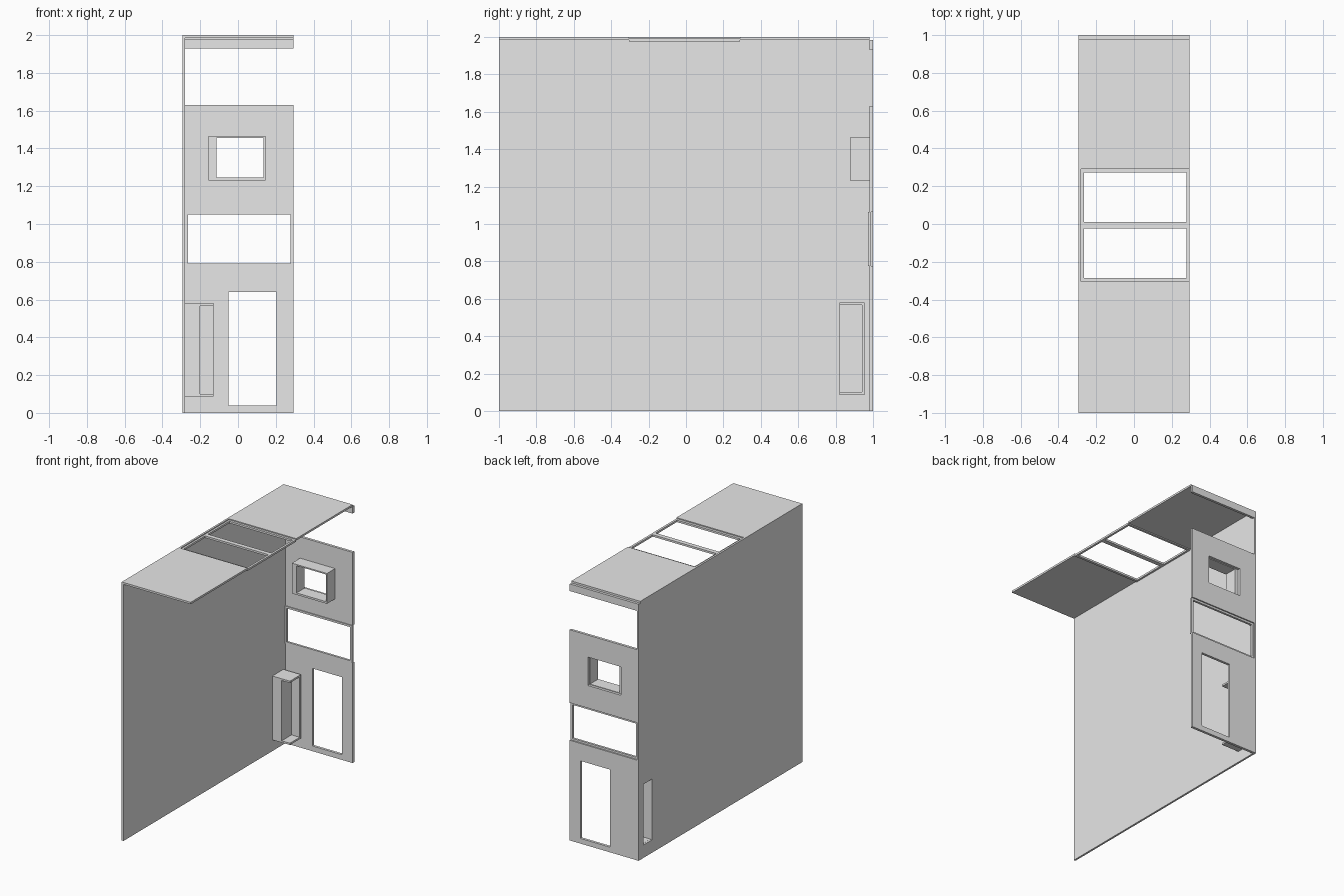
import bpy
import bmesh
from mathutils import Vector

cube = bpy.data.objects.get("Cube")
if cube:
    bpy.data.objects.remove(cube, do_unlink=True)

plaster = bpy.data.materials.new("light_grey")
plaster.use_nodes = True
plaster.diffuse_color = (0.8, 0.8, 0.8, 1)
plaster.node_tree.nodes["Principled BSDF"].inputs["Base Color"].default_value = (0.8, 0.8, 0.8, 1)


def box(name, lo, hi):
    """Box between two opposite corners."""
    lo, hi = Vector(lo), Vector(hi)
    bm = bmesh.new()
    bmesh.ops.create_cube(bm, size=1)
    for v in bm.verts:
        v.co = Vector(a if c < 0 else b for c, a, b in zip(v.co, lo, hi))
    mesh = bpy.data.meshes.new(name)
    bm.to_mesh(mesh)
    bm.free()
    mesh.materials.append(plaster)
    obj = bpy.data.objects.new(name, mesh)
    bpy.context.collection.objects.link(obj)
    return obj


def panel(name, lo, hi, axis, holes):
    """Box with rectangular holes (u0, u1, v0, v1) cut through along one axis."""
    obj = box(name, lo, hi)
    for u0, u1, v0, v1 in holes:
        start, end = [u0, v0], [u1, v1]
        start.insert(axis, lo[axis] - 0.1)
        end.insert(axis, hi[axis] + 0.1)
        cutter = box("cutter", start, end)
        cutter.hide_render = True
        mod = obj.modifiers.new("opening", 'BOOLEAN')
        mod.operation = 'DIFFERENCE'
        mod.solver = 'EXACT'
        mod.object = cutter
        bpy.context.view_layer.objects.active = obj
        bpy.ops.object.modifier_apply(modifier=mod.name)
        bpy.data.objects.remove(cutter, do_unlink=True)
    return obj


X, Y, Z = 0, 1, 2
LEFT, INNER, RIGHT = -0.295, -0.28, 0.295
PAST = RIGHT + 0.1   # openings that run out through the free edge
TOP = 1.985

# Main shell
panel("side_wall", (LEFT, -1, 0), (INNER, 0.98, TOP), X, [(0.835, 0.94, 0.1, 0.57)])
panel("roof", (LEFT, -1, TOP), (RIGHT, 0.98, 2), Z, [(INNER, PAST, -0.305, 0.29)])
panel("end_wall", (LEFT, 0.98, 0), (RIGHT, 1, TOP), Y, [
    (INNER, PAST, 1.63, 1.93),        # upper opening
    (-0.145, 0.14, 1.24, 1.46),       # box window
    (INNER, PAST, 0.775, 1.065),      # wide window
    (-0.05, 0.205, 0.04, 0.64),       # doorway
])

# Skylight and wide window frames
panel("skylight_frame", (INNER, -0.305, 1.977), (RIGHT, 0.29, 1.992), Z,
      [(-0.265, 0.278, -0.285, -0.025), (-0.265, 0.278, 0.01, 0.272)])
panel("wide_window_frame", (INNER, 0.973, 0.775), (RIGHT, 0.99, 1.065), Y,
      [(-0.265, 0.278, 0.79, 1.05)])

# Deep box window projecting inwards
panel("box_window", (-0.155, 0.88, 1.23), (0.145, 0.98, 1.465), Y,
      [(-0.115, 0.135, 1.245, 1.455)])

# Niche beside the door, open to the outside of the side wall
for name, z in (("niche_bottom", 0.087), ("niche_top", 0.567)):
    box(name, (INNER, 0.82, z), (-0.13, 0.955, z + 0.014))
box("niche_back", (-0.212, 0.82, 0.101), (-0.2, 0.94, 0.567))
box("niche_front_cheek", (INNER, 0.82, 0.101), (-0.212, 0.835, 0.567))
box("niche_rear_cheek", (INNER, 0.94, 0.101), (-0.13, 0.955, 0.567))
